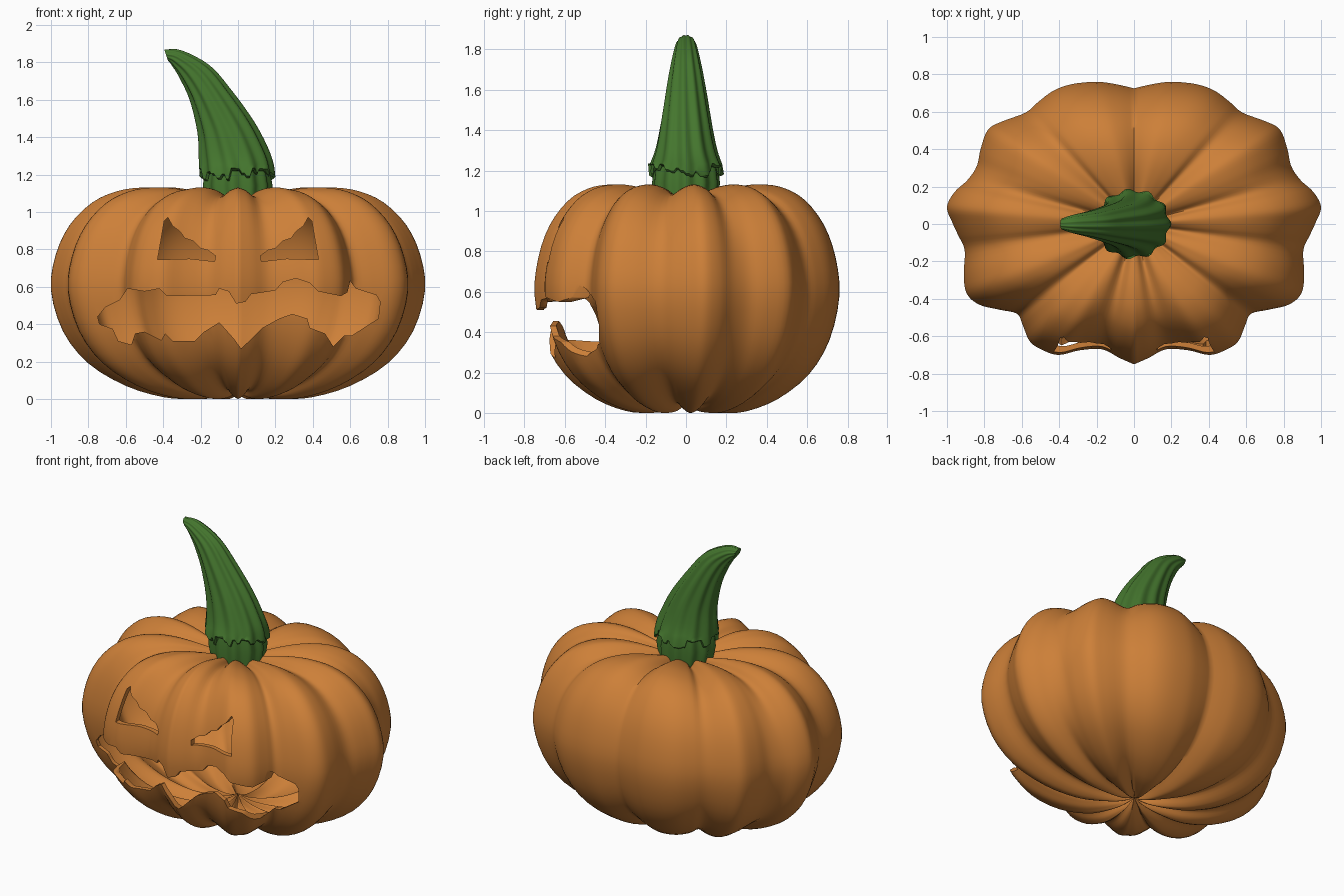
import bpy, bmesh, math, random
from mathutils import Vector

if "Cube" in bpy.data.objects:
    bpy.data.objects.remove(bpy.data.objects["Cube"])

random.seed(4)

def material(name, rgb):
    m = bpy.data.materials.new(name)
    m.diffuse_color = (*rgb, 1)
    m.use_nodes = True
    m.node_tree.nodes["Principled BSDF"].inputs["Base Color"].default_value = m.diffuse_color
    return m

ORANGE = material("pumpkin orange", (0.61, 0.215, 0.04))
GREEN = material("stem green", (0.058, 0.18, 0.027))

def spline(pts, steps):
    """Catmull-Rom through tuples of any size."""
    p = [Vector(q) for q in pts]
    p = [p[0] * 2 - p[1]] + p + [p[-1] * 2 - p[-2]]
    out = []
    for i in range(1, len(p) - 2):
        a, b, c, d = p[i - 1:i + 3]
        for s in range(steps):
            t = s / steps
            out.append(0.5 * (2 * b + (c - a) * t + (2 * a - 5 * b + 4 * c - d) * t * t
                              + (3 * b - a - 3 * c + d) * t ** 3))
    return out + [p[-2]]

def loft(bm, rings, flip=False):
    """Skin closed rings and cap both ends with fans."""
    rows = [[bm.verts.new(v) for v in r] for r in rings]
    n = len(rows[0])
    def face(vs):
        bm.faces.new(vs[::-1] if flip else vs)
    for a, b in zip(rows, rows[1:]):
        for i in range(n):
            j = (i + 1) % n
            face([a[i], a[j], b[j], b[i]])
    for r, up in ((rows[0], False), (rows[-1], True)):
        c = bm.verts.new(sum((v.co for v in r), Vector()) / n)
        for i in range(n):
            j = (i + 1) % n
            face([r[i], r[j], c] if up else [r[j], r[i], c])

def make_object(name, bm, mat):
    me = bpy.data.meshes.new(name)
    bm.to_mesh(me)
    bm.free()
    me.materials.append(mat)
    ob = bpy.data.objects.new(name, me)
    bpy.context.collection.objects.link(ob)
    return ob

def shade(ob, deg):
    bpy.ops.object.select_all(action='DESELECT')
    ob.select_set(True)
    bpy.context.view_layer.objects.active = ob
    bpy.ops.object.shade_smooth_by_angle(angle=math.radians(deg))

# Pumpkin body: side profile (radius, z) and half of the lobed plan (x, y, lobe height 0-1)
PROFILE = [(.01, .05), (.05, .03), (.12, .01), (.25, 0), (.4, .01), (.6, .07), (.8, .19),
           (.935, .36), (1, .58), (.975, .77), (.9, .93), (.78, 1.05), (.65, 1.11),
           (.52, 1.13), (.38, 1.125), (.2, 1.09), (.01, 1.03)]
PLAN = [(0, -.75, 1), (.08, -.715, .7), (.17, -.67, 0), (.29, -.675, .75), (.4, -.7, 1), (.48, -.678, .9),
        (.555, -.63, .7), (.595, -.54, .3), (.625, -.48, 0), (.72, -.458, .6), (.83, -.43, .9),
        (.895, -.37, 1), (.91, -.27, .7), (.905, -.14, 0), (.94, -.06, .5), (.972, .01, .85),
        (1, .09, 1), (.96, .17, .7), (.89, .235, 0), (.84, .31, .5), (.82, .4, .85), (.78, .505, 1),
        (.7, .55, .7), (.58, .595, 0), (.515, .65, .5), (.43, .713, .8), (.33, .748, .97),
        (.2, .76, 1), (.1, .748, .65), (0, .725, 0)]
half = spline(PLAN, 4)
plan = half + [Vector((-p.x, p.y, p.z)) for p in half[-2:0:-1]]

def body_rings(wall):
    rings = []
    for r, z in spline(PROFILE, 3):
        ring = []
        for x, y, lobe in plan:
            k = 1 - .085 * (1 - lobe)
            ring.append((x * r * (1 - wall), y * r * (1 - wall * 1.3),
                         .565 + (z - .565) * k * (1 - wall * 1.6)))
        rings.append(ring)
    return rings

bm = bmesh.new()
loft(bm, body_rings(0))
loft(bm, body_rings(.035), flip=True)
body = make_object("pumpkin_body", bm, ORANGE)

# Carved face: jagged mouth and slanted eyes cut straight in from the front
MOUTH = [(-.75, .44), (-.71, .49), (-.63, .53), (-.59, .59), (-.5, .575), (-.42, .59), (-.38, .55),
         (-.12, .555), (-.1, .59), (-.05, .575), (-.01, .51), (.04, .52), (.07, .56), (.2, .58),
         (.24, .625), (.31, .645), (.385, .62), (.43, .575), (.55, .55), (.585, .57), (.6, .63),
         (.63, .59), (.74, .555), (.76, .52), (.75, .43), (.68, .385), (.61, .34), (.57, .34),
         (.51, .28), (.465, .35), (.385, .38), (.37, .43), (.29, .455), (.22, .43), (.13, .38),
         (.06, .31), (.016, .27), (-.02, .32), (-.1, .41), (-.18, .36), (-.23, .31), (-.35, .31),
         (-.39, .35), (-.41, .315), (-.5, .36), (-.55, .35), (-.57, .29), (-.64, .31),
         (-.67, .375), (-.74, .4)]
EYE = [(.43, .745), (.41, .86), (.395, .95), (.375, .97), (.35, .925), (.31, .895), (.285, .86),
       (.24, .845), (.2, .805), (.16, .795), (.12, .765), (.125, .735), (.26, .75)]

bm = bmesh.new()
for outline in (MOUTH, EYE, [(-x, z) for x, z in EYE]):
    front = [bm.verts.new((x, -1.2, z)) for x, z in outline]
    back = [bm.verts.new((x, -.12, z)) for x, z in outline]
    bm.faces.new(front)
    bm.faces.new(back[::-1])
    for i in range(len(front)):
        j = (i + 1) % len(front)
        bm.faces.new([front[j], front[i], back[i], back[j]])
bmesh.ops.recalc_face_normals(bm, faces=bm.faces)
cutter = make_object("face_cutter", bm, ORANGE)
cutter.hide_render = True
mod = body.modifiers.new("carve", 'BOOLEAN')
mod.object = cutter
mod.operation = 'DIFFERENCE'
mod.solver = 'EXACT'
bpy.context.view_layer.objects.active = body
bpy.ops.object.modifier_apply(modifier=mod.name)
bpy.data.objects.remove(cutter)
shade(body, 50)

# Stem: ribbed tube bending left; each row is left x,z / right x,z / half depth
STEM = [(-.215, 1.21, .2, 1.21, .19), (-.215, 1.3, .175, 1.31, .155), (-.22, 1.43, .09, 1.48, .125),
        (-.26, 1.6, -.04, 1.66, .095), (-.315, 1.72, -.15, 1.785, .07),
        (-.355, 1.785, -.3, 1.865, .05), (-.375, 1.81, -.395, 1.87, .03)]
N = 88
hem = [random.uniform(-.04, .03) for _ in range(N // 2)]

def stem_ring(lx, lz, rx, rz, d, twist, jag=0):
    ring = []
    for i in range(N):
        a = math.tau * i / N
        k = .95 + .05 * math.cos(11 * (a + twist))
        c = .5 + .5 * math.cos(a) * k
        ring.append((lx + (rx - lx) * c, d * k * math.sin(a),
                     lz + (rz - lz) * c + jag * hem[i // 2]))
    return ring

rings = [stem_ring(-.17, 1.03, .17, 1.03, .16, 0), stem_ring(-.195, 1.14, .185, 1.14, .17, 0),
         stem_ring(-.185, 1.22, .17, 1.22, .16, 0), stem_ring(-.2, 1.2, .19, 1.2, .175, 0, 1)]
rows = spline(STEM, 4)
for i, row in enumerate(rows):
    rings.append(stem_ring(*row, .35 * i / len(rows), 1 if i == 0 else 0))
bm = bmesh.new()
loft(bm, rings)
shade(make_object("stem", bm, GREEN), 45)
